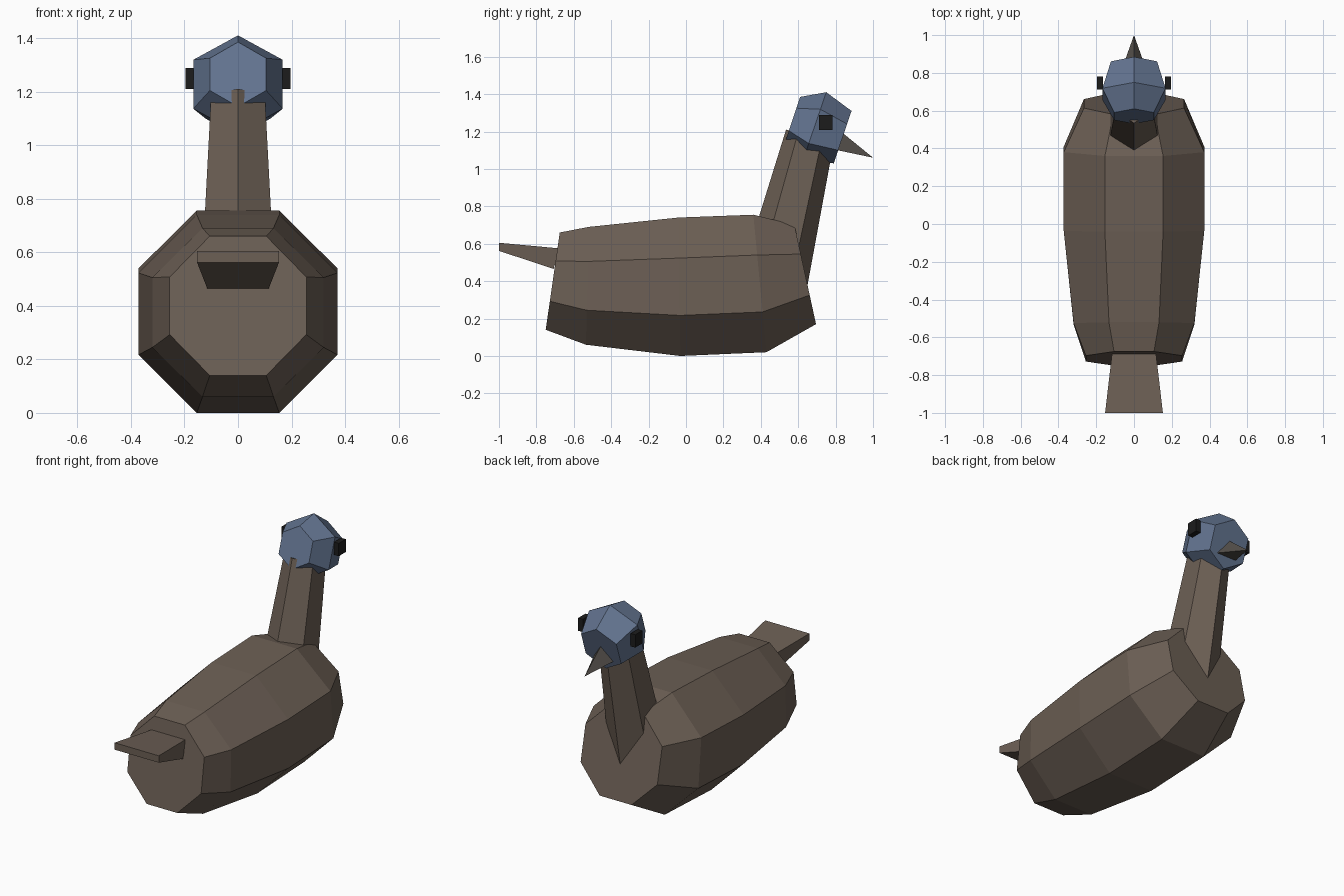
import bpy, bmesh
from math import sin, cos, pi

if "Cube" in bpy.data.objects:
    bpy.data.objects.remove(bpy.data.objects["Cube"])


def material(name, rgb):
    m = bpy.data.materials.new(name)
    m.diffuse_color = (*rgb, 1)
    m.use_nodes = True
    m.node_tree.nodes["Principled BSDF"].inputs["Base Color"].default_value = m.diffuse_color
    return m


BROWN = material("brown", (0.15, 0.115, 0.09))
BLUE = material("blue", (0.125, 0.175, 0.28))
BLACK = material("black", (0.012, 0.012, 0.012))
HORN = material("horn", (0.09, 0.08, 0.07))


def loft(name, mat, sides, flat_top, rings, tip=None):
    """Skin polygon rings given as (low y, low z, high y, high z, half width)."""
    bm = bmesh.new()
    angles = [(k + (0.5 if flat_top else 0)) * 2 * pi / sides for k in range(sides)]
    sx = max(sin(a) for a in angles)
    sz = max(cos(a) for a in angles)
    loops = []
    for ly, lz, hy, hz, w in rings:
        loop = []
        for a in angles:
            t = 0.5 + 0.5 * cos(a) / sz
            loop.append(bm.verts.new((w * sin(a) / sx, ly + (hy - ly) * t, lz + (hz - lz) * t)))
        loops.append(loop)
    for p, q in zip(loops, loops[1:]):
        for i in range(sides):
            j = (i + 1) % sides
            bm.faces.new((p[i], p[j], q[j], q[i]))
    bm.faces.new(loops[0])
    if tip:
        v = bm.verts.new(tip)
        for i in range(sides):
            bm.faces.new((loops[-1][i], loops[-1][(i + 1) % sides], v))
    else:
        bm.faces.new(loops[-1])
    bmesh.ops.recalc_face_normals(bm, faces=bm.faces)
    mesh = bpy.data.meshes.new(name)
    bm.to_mesh(mesh)
    bm.free()
    mesh.materials.append(mat)
    ob = bpy.data.objects.new(name, mesh)
    bpy.context.collection.objects.link(ob)
    return ob


# Eight-sided body
loft("body", BROWN, 8, True, [
    (-0.75, 0.14, -0.675, 0.66, 0.255),
    (-0.535, 0.06, -0.52, 0.69, 0.32),
    (-0.03, 0.0, -0.04, 0.74, 0.372),
    (0.43, 0.02, 0.36, 0.755, 0.372),
    (0.695, 0.17, 0.58, 0.70, 0.265)])

# Six-sided tapered neck
loft("neck", BROWN, 6, False, [
    (0.637, 0.31, 0.283, 0.40, 0.143),
    (0.79, 1.14, 0.535, 1.21, 0.10)])

# Six-sided head, tilted forward
loft("head", BLUE, 6, False, [
    (0.53, 1.144, 0.61, 1.385, 0.105),
    (0.625, 1.045, 0.75, 1.41, 0.167),
    (0.79, 1.03, 0.885, 1.31, 0.122)])

# Three-sided beak
loft("beak", HORN, 3, False, [(0.80, 1.07, 0.84, 1.19, 0.068)], tip=(0, 1.0, 1.06))

# Flared tail
loft("tail", BROWN, 4, True, [
    (-0.708, 0.465, -0.675, 0.575, 0.115),
    (-1.0, 0.562, -1.0, 0.605, 0.153)])

# Eyes
for side, s in (("left", -1), ("right", 1)):
    bpy.ops.mesh.primitive_cube_add(size=1, location=(s * 0.181, 0.747, 1.249))
    eye = bpy.context.object
    eye.name = side + "_eye"
    eye.scale = (0.032, 0.07, 0.08)
    eye.data.materials.append(BLACK)
